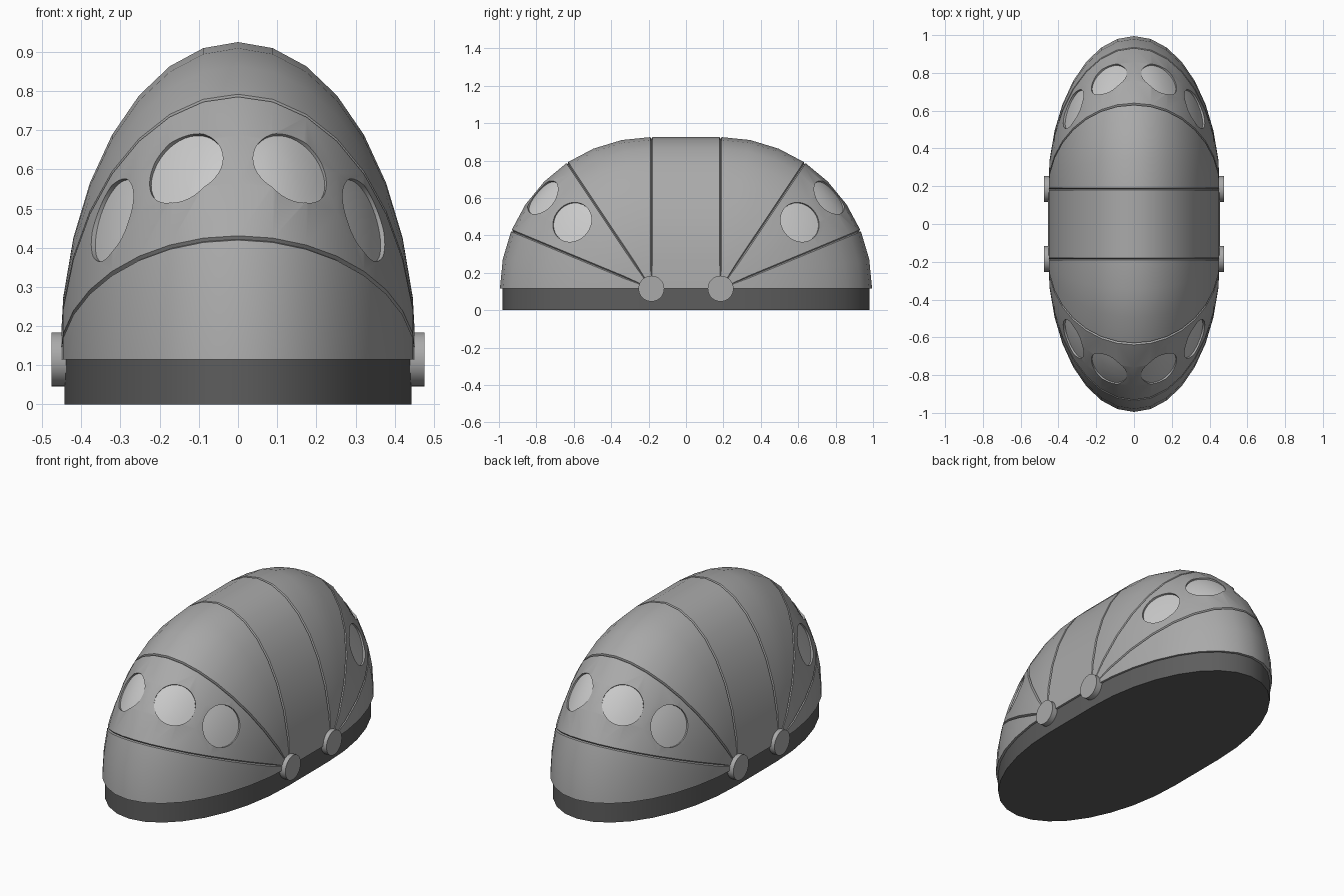
import bpy, bmesh
from math import sin, cos, radians, pi
from mathutils import Vector, Matrix

if "Cube" in bpy.data.objects:
    bpy.data.objects.remove(bpy.data.objects["Cube"])

A, R = 0.455, 0.81          # half width and sweep radius of the shell
PY, PZ = 0.185, 0.115       # hinge position
GROOVE_W, GROOVE_D = 0.006, 0.009


def material(name, v):
    m = bpy.data.materials.new(name)
    m.diffuse_color = (v, v, v, 1)
    m.use_nodes = True
    m.node_tree.nodes["Principled BSDF"].inputs["Base Color"].default_value = m.diffuse_color
    return m


def finish(bm, name, mat=None):
    bmesh.ops.recalc_face_normals(bm, faces=bm.faces[:])
    me = bpy.data.meshes.new(name)
    bm.to_mesh(me)
    bm.free()
    ob = bpy.data.objects.new(name, me)
    bpy.context.collection.objects.link(ob)
    if mat:
        me.materials.append(mat)
    return ob


def smooth(ob):
    bpy.ops.object.select_all(action='DESELECT')
    ob.select_set(True)
    bpy.context.view_layer.objects.active = ob
    bpy.ops.object.shade_smooth_by_angle(angle=radians(30))


shell_mat = material("shell_grey", 0.4)
base_mat = material("base_dark", 0.11)
glass_mat = material("window_light", 0.8)


# Shell: half ellipse swept around both hinges, with seam grooves
def rib(bm, side, deg, w, depth):
    a, verts = radians(deg), []
    for i in range(17):
        phi = radians(-90 + i * 11.25)
        x, r = A * sin(phi), R * cos(phi)
        fade = min(1, r / 0.1)
        n = Vector((sin(phi) / A, cos(phi) / R)).normalized() * depth * fade
        x, r, k = x - n.x, r - n.y, w * fade
        out, up = r * cos(a) - k * sin(a), r * sin(a) + k * cos(a)
        verts.append(bm.verts.new((x, side * (PY + out), PZ + up)))
    return verts


cols = []
for j in range(9):
    if j in (2, 5, 8):
        cols += [(j * 11.25, -GROOVE_W, 0), (j * 11.25, 0, GROOVE_D), (j * 11.25, GROOVE_W, 0)]
    else:
        cols.append((j * 11.25, 0, 0))

bm = bmesh.new()
ribs = [rib(bm, -1, *c) for c in cols] + [rib(bm, 1, *c) for c in reversed(cols)]
for p, q in zip(ribs, ribs[1:]):
    for i in range(16):
        bm.faces.new((p[i], p[i + 1], q[i + 1], q[i]))
bmesh.ops.remove_doubles(bm, verts=bm.verts[:], dist=1e-5)
bmesh.ops.holes_fill(bm, edges=[e for e in bm.edges if e.is_boundary], sides=0)
shell = finish(bm, "shell", shell_mat)


# Window plug: round disc following the shell surface between two depths
def plug(bm, sx, sy, phi, rad, lo, hi, segs=40, rings=4):
    a, phi = radians(40), radians(phi)
    hinge = Vector((0, sy * PY, PZ))
    arm = Vector((0, sy * cos(a), sin(a)))
    c = Vector((sx * A * sin(phi), 0, 0)) + arm * R * cos(phi)

    def grad(p):
        return Vector((2 * p.x / A**2, 2 * p.y / R**2, 2 * p.z / R**2))

    n = grad(c).normalized()
    t1 = Vector((0, -sy * sin(a), cos(a)))
    t2 = n.cross(t1)

    def surface(k, th):
        p = c + (t1 * cos(th) + t2 * sin(th)) * rad * k / rings
        for _ in range(6):
            f = p.x**2 / A**2 + (p.y**2 + p.z**2) / R**2 - 1
            p = p - n * f / grad(p).dot(n)
        return p + hinge

    rims = []
    for d in (lo, hi):
        mid = bm.verts.new(surface(0, 0) + n * d)
        prev = None
        for k in range(1, rings + 1):
            ring = [bm.verts.new(surface(k, 2 * pi * s / segs) + n * d) for s in range(segs)]
            for s in range(segs):
                t = (s + 1) % segs
                if prev:
                    bm.faces.new((prev[s], ring[s], ring[t], prev[t]))
                else:
                    bm.faces.new((mid, ring[s], ring[t]))
            prev = ring
        rims.append(prev)
    for s in range(segs):
        t = (s + 1) % segs
        bm.faces.new((rims[0][s], rims[0][t], rims[1][t], rims[1][s]))


def all_plugs(name, lo, hi, scale, mat):
    bm = bmesh.new()
    for sx in (-1, 1):
        for sy in (-1, 1):
            for phi, rad in ((18.5, 0.107), (46.5, 0.111)):
                plug(bm, sx, sy, phi, rad * scale, lo, hi)
    return finish(bm, name, mat)


# Recess the windows into the shell
cutter = all_plugs("window_cutter", -0.022, 0.05, 1, shell_mat)
cutter.hide_render = True
mod = shell.modifiers.new("windows", 'BOOLEAN')
mod.operation, mod.solver, mod.object = 'DIFFERENCE', 'EXACT', cutter
bpy.context.view_layer.objects.active = shell
bpy.ops.object.modifier_apply(modifier=mod.name)
bpy.data.objects.remove(cutter)
smooth(shell)
smooth(all_plugs("windows", -0.05, -0.013, 0.995, glass_mat))

# Base: inset plinth with the same outline
bm = bmesh.new()
outline = []
for side in (-1, 1):
    for i in range(17):
        th = radians(-90 + i * 11.25)
        outline.append(bm.verts.new((-side * 0.443 * sin(th), side * (PY + 0.795 * cos(th)), 0)))
face = bm.faces.new(outline)
top = bmesh.ops.extrude_face_region(bm, geom=[face])["geom"]
bmesh.ops.translate(bm, verts=[v for v in top if isinstance(v, bmesh.types.BMVert)], vec=(0, 0, PZ + 0.001))
smooth(finish(bm, "base", base_mat))

# Hinge caps on both sides
for sx, sname in ((-1, "left"), (1, "right")):
    for sy, ename in ((-1, "front"), (1, "rear")):
        bm = bmesh.new()
        m = Matrix.Translation((sx * 0.4535, sy * PY, PZ)) @ Matrix.Rotation(pi / 2, 4, 'Y')
        bmesh.ops.create_cone(bm, cap_ends=True, segments=32, radius1=0.069, radius2=0.069, depth=0.045, matrix=m)
        smooth(finish(bm, f"hinge_cap_{ename}_{sname}", shell_mat))
